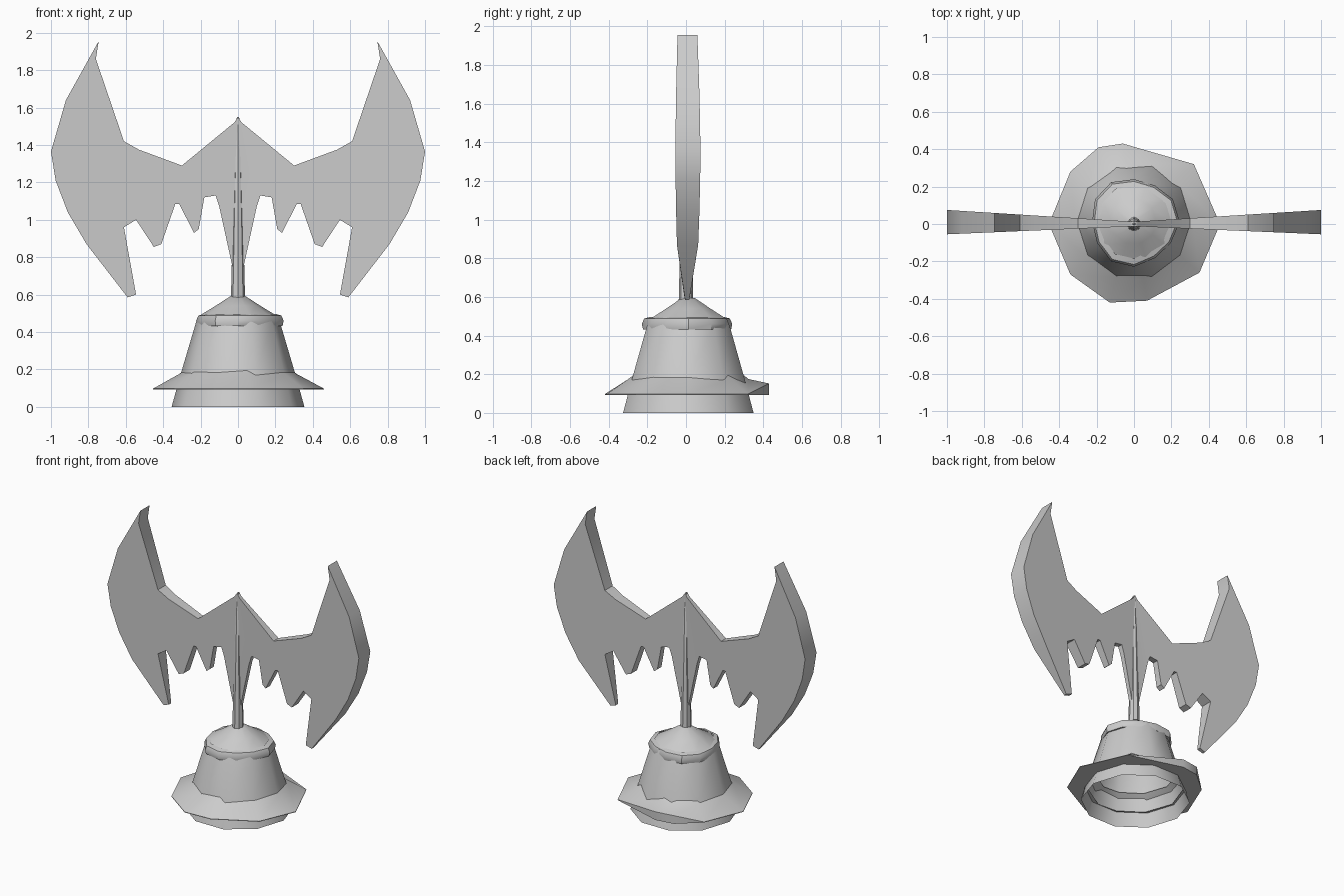
import bpy, math

if "Cube" in bpy.data.objects:
    bpy.data.objects.remove(bpy.data.objects["Cube"])


def make_object(name, verts, faces, angle=35):
    mesh = bpy.data.meshes.new(name)
    mesh.from_pydata(verts, [], faces)
    mesh.update()
    obj = bpy.data.objects.new(name, mesh)
    bpy.context.collection.objects.link(obj)
    bpy.ops.object.select_all(action='DESELECT')
    obj.select_set(True)
    bpy.context.view_layer.objects.active = obj
    bpy.ops.object.shade_smooth_by_angle(angle=math.radians(angle))
    return obj


def bridge(rings):
    """Quads between successive closed rings of equal length."""
    n = len(rings[0])
    verts = [v for r in rings for v in r]
    faces = [(k * n + i, k * n + (i + 1) % n, (k + 1) * n + (i + 1) % n, (k + 1) * n + i)
             for k in range(len(rings) - 1) for i in range(n)]
    return verts, faces


def lathe(name, profile, sides, cy=0.0, wobble=0.0, cap_top=False):
    rings = []
    for r, z in profile:
        ring = []
        for i in range(sides):
            a = 2 * math.pi * i / sides
            rr = r + wobble * math.sin(3 * a + 1)
            ring.append((rr * math.cos(a), cy + rr * math.sin(a), z))
        rings.append(ring)
    verts, faces = bridge(rings)
    if cap_top:
        n = len(verts)
        faces.append(tuple(range(n - sides, n)))
    return make_object(name, verts, faces)


# bell-shaped base, open underneath
lathe("base_body", [(0.355, 0), (0.305, 0.18), (0.225, 0.45), (0.21, 0.485),
                    (0.12, 0.54), (0.035, 0.595)], 10, cy=0.012, cap_top=True)

# thin uneven collar that breaks through the shoulder
lathe("base_collar", [(0.20, 0.43), (0.228, 0.432), (0.234, 0.46), (0.222, 0.488),
                      (0.19, 0.497)], 12, cy=0.012, wobble=0.012)

# uneven ten-sided brim
outline = [(0.46, 0.0), (0.32, 0.32), (-0.06, 0.43), (-0.19, 0.41), (-0.34, 0.28),
           (-0.455, 0.0), (-0.34, -0.27), (-0.13, -0.42), (0.07, -0.41), (0.35, -0.26)]


def brim_ring(radius, z, raised=0.0):
    ring = []
    for i, (x, y) in enumerate(outline):
        s = radius / math.hypot(x, y) if radius else 1
        ring.append((x * s, y * s + (0.012 if radius else 0),
                     z + (raised if i in (2, 3) else 0)))
    return ring


rings = [brim_ring(0.315, 0.095), brim_ring(0, 0.093), brim_ring(0, 0.097, 0.055),
         brim_ring(0.315, 0.175), brim_ring(0.27, 0.21)]
make_object("base_brim", *bridge(rings))

# tapered pole
lathe("pole", [(0.038, 0.57), (0.03, 0.9), (0.012, 1.53), (0.004, 1.55)], 8, cap_top=True)

# one bat wing, thicker toward its outer edge, mirrored to the other side
profile = [(0, 1.55), (0.02, 1.52), (0.30, 1.29), (0.53, 1.375), (0.61, 1.42),
           (0.76, 1.86), (0.745, 1.955), (0.92, 1.64), (1.0, 1.365), (0.975, 1.21),
           (0.91, 1.04), (0.81, 0.87), (0.59, 0.585), (0.545, 0.60), (0.61, 0.96),
           (0.545, 1.0), (0.45, 0.855), (0.41, 0.87), (0.335, 1.085), (0.315, 1.085),
           (0.235, 0.93), (0.21, 0.95), (0.18, 1.12), (0.12, 1.13), (0.10, 1.07),
           (0.03, 0.75), (0, 0.75)]


def half_thickness(x, z):
    h = 0.012 + 0.053 * x
    return h * min(1, 0.25 + max(0, z - 0.585) * 6)


front = [(x, 0.01 * x - half_thickness(x, z), z) for x, z in profile]
back = [(x, 0.01 * x + half_thickness(x, z), z) for x, z in profile]
n = len(profile)
# side walls, left open on the centre plane
faces = [(i, i + 1, n + i + 1, n + i) for i in range(n - 1)]
faces += [tuple(reversed(range(n))), tuple(range(n, 2 * n))]
wings = make_object("bat_wings", front + back, faces)
mod = wings.modifiers.new("mirror", 'MIRROR')
mod.use_axis[0] = True
